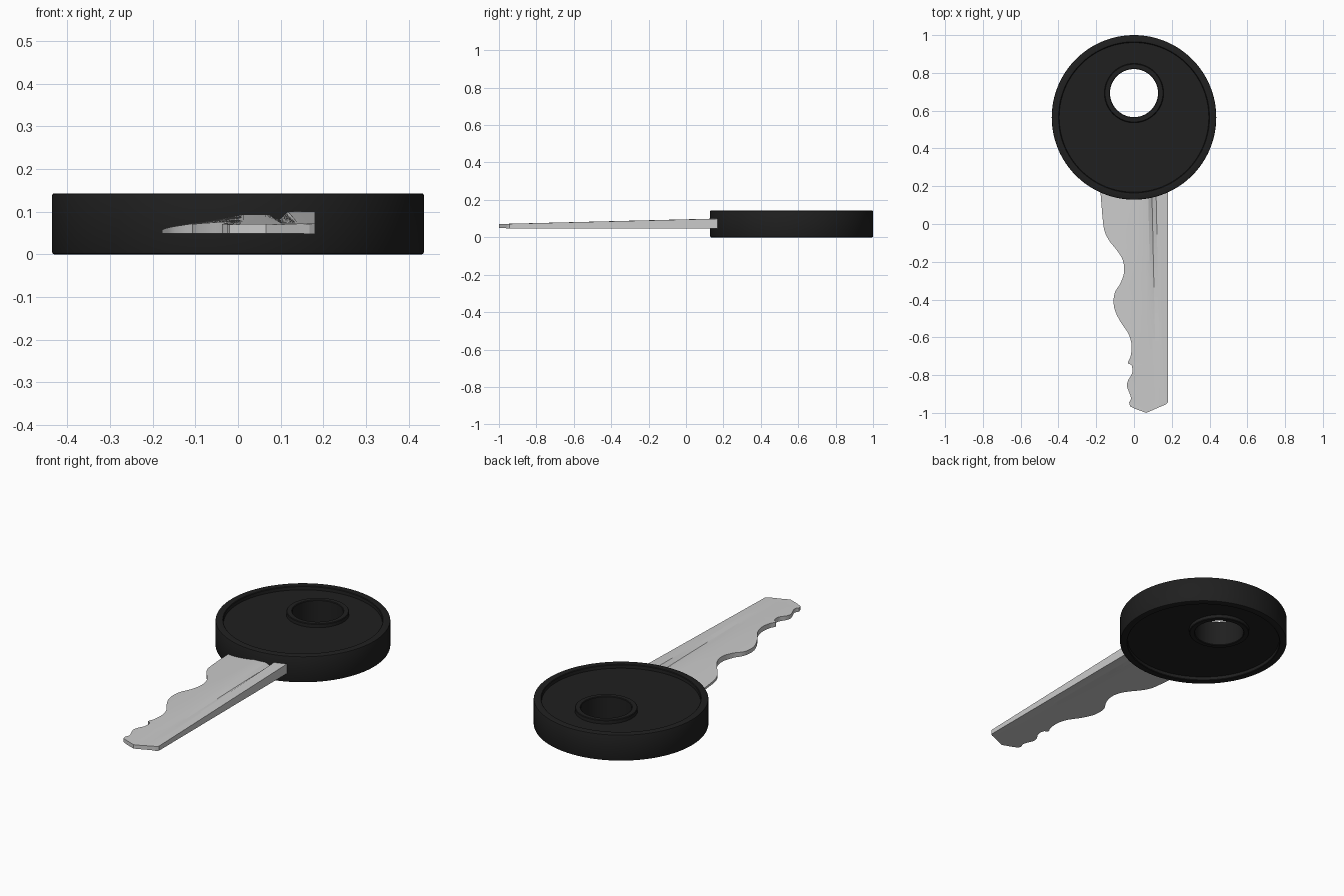
import bpy, bmesh, math
from mathutils import Vector

if "Cube" in bpy.data.objects:
    bpy.data.objects.remove(bpy.data.objects["Cube"])


def make_object(name, bm, angle):
    bmesh.ops.recalc_face_normals(bm, faces=bm.faces)
    mesh = bpy.data.meshes.new(name)
    bm.to_mesh(mesh)
    bm.free()
    ob = bpy.data.objects.new(name, mesh)
    bpy.context.collection.objects.link(ob)
    bpy.ops.object.select_all(action='DESELECT')
    ob.select_set(True)
    bpy.context.view_layer.objects.active = ob
    bpy.ops.object.shade_smooth_by_angle(angle=math.radians(angle))
    return ob


def skin(bm, rings, closed):
    # joins neighbouring vertex rings with quads
    n = len(rings[0])
    pairs = list(zip(rings, rings[1:]))
    if closed:
        pairs.append((rings[-1], rings[0]))
    for a, b in pairs:
        for i in range(n):
            j = (i + 1) % n
            bm.faces.new((a[i], a[j], b[j], b[i]))


# Head: rim, recessed plate and off-centre hole collar, same on both sides
SEGS, MID, HALF = 128, 0.0715, 0.0715
DISC_Y, HOLE_Y = 0.5645, 0.693
half = [(DISC_Y, 0.4355, HALF - 0.005), (DISC_Y, 0.434, HALF - 0.0015),
        (DISC_Y, 0.4305, HALF), (DISC_Y, 0.400, HALF),
        (DISC_Y, 0.397, HALF - 0.003), (DISC_Y, 0.396, HALF - 0.02),
        (HOLE_Y, 0.157, HALF - 0.02), (HOLE_Y, 0.156, HALF - 0.003),
        (HOLE_Y, 0.153, HALF), (HOLE_Y, 0.130, HALF),
        (HOLE_Y, 0.127, HALF - 0.003)]
profile = half + [(y, r, -z) for y, r, z in reversed(half)]
bm = bmesh.new()
rings = []
for cy, r, z in profile:
    rings.append([bm.verts.new((r * math.cos(a), cy + r * math.sin(a), MID + z))
                  for a in (2 * math.pi * k / SEGS for k in range(SEGS))])
skin(bm, rings, True)
head = make_object("key_head", bm, 30)
black = bpy.data.materials.new("black_plastic")
black.diffuse_color = (0.014, 0.014, 0.014, 1)
black.use_nodes = True
black.node_tree.nodes["Principled BSDF"].inputs["Base Color"].default_value = black.diffuse_color
head.data.materials.append(black)

# Blade: cut edge outline from the head to the tip
edge = [(-.18, .20), (-.172, .10), (-.165, .02), (-.155, -.04), (-.13, -.09),
        (-.09, -.14), (-.06, -.19), (-.052, -.25), (-.07, -.31), (-.10, -.36),
        (-.108, -.41), (-.10, -.46), (-.07, -.52), (-.03, -.58), (-.013, -.64),
        (-.018, -.70), (-.032, -.735), (-.012, -.75), (-.010, -.79),
        (-.032, -.83), (-.037, -.86), (-.022, -.90), (-.016, -.925),
        (-.026, -.945)]


def smooth_path(pts, steps):
    p = [Vector(q) for q in pts]
    p = [p[0]] + p + [p[-1]]
    out = []
    for a, b, c, d in zip(p, p[1:], p[2:], p[3:]):
        for k in range(steps):
            t = k / steps
            out.append(0.5 * (2 * b + (c - a) * t + (2 * a - 5 * b + 4 * c - d) * t * t
                              + (3 * b - a - 3 * c + d) * t ** 3))
    return out + [p[-1]]


def section(xl, y):
    # cross-section at y: sloped cut side, V groove above and below
    t = min(1, max(0, (0.16 - y) / 1.16))
    g = 0.095 + 0.025 * t
    depth = max(0, 1 - t / 0.87)
    tall = 0.05 * (1 - 0.58 * t)
    base = 0.85 + 0.1 * t
    xs = [xl, 0.012, 0.065, g - 0.02, g, g + 0.022, 0.145, 0.18]
    top = [base + min(0, xl) * 3.9 * (1 - 0.5 * t), base, base,
           base - 0.02, base - 0.27 * depth, 1, 1, 0.98]
    low = [0, 0, 0, 0, 0.004 * depth, 0.008 * depth, 0, -0.002]
    return xs, [0.05 + tall * f for f in top], [0.049 + v for v in low]


def tip_y(x):
    pts = [(-.04, -.95), (-.012, -.972), (.065, -1), (.145, -.965), (.166, -.955)]
    for (x0, y0), (x1, y1) in zip(pts, pts[1:]):
        if x <= x1:
            return y0 + (y1 - y0) * (x - x0) / (x1 - x0)
    return pts[-1][1]


bm = bmesh.new()
rings = []
rows = [(p.x, p.y, False) for p in smooth_path(edge, 5)] + [(-.020, -.97, True)]
for xl, y, last in rows:
    xs, top, low = section(xl, y)
    if last:
        xs[-1] = 0.168
    elif y < -0.93:
        y = max(y, -0.945)
    ys = [tip_y(x) if last else y for x in xs]
    upper = [bm.verts.new(v) for v in zip(xs, ys, top)]
    lower = [bm.verts.new(v) for v in zip(xs, ys, low)]
    rings.append(upper + lower[::-1])
skin(bm, rings, False)
for ring in (rings[0], rings[-1]):
    n = len(ring)
    for i in range(n // 2 - 1):
        bm.faces.new((ring[i], ring[i + 1], ring[n - 2 - i], ring[n - 1 - i]))
make_object("key_blade", bm, 15)
